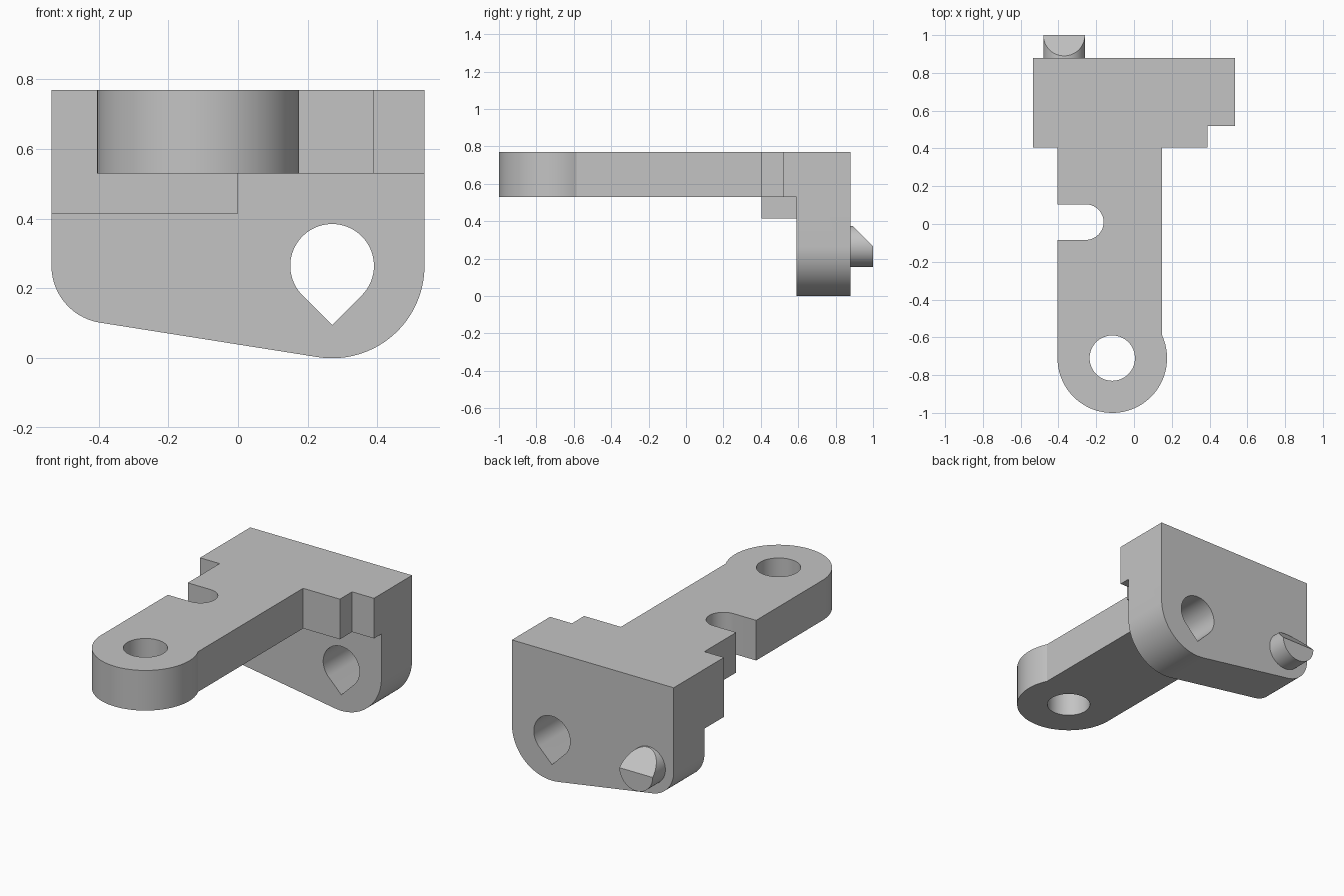
import bpy, bmesh
from math import sin, cos, asin, sqrt, pi, radians
from mathutils import Vector

old = bpy.data.objects.get("Cube")
if old:
    bpy.data.objects.remove(old, do_unlink=True)

grey = bpy.data.materials.new("light_grey")
grey.use_nodes = True
colour = (0.55, 0.55, 0.55, 1)
grey.diffuse_color = colour
grey.node_tree.nodes["Principled BSDF"].inputs["Base Color"].default_value = colour


def arc(cx, cy, r, start, end, n=32):
    """Points on an arc, angles in radians."""
    return [(cx + r * cos(start + (end - start) * i / n),
             cy + r * sin(start + (end - start) * i / n)) for i in range(n + 1)]


def prism(name, outline, low, high, upright=False):
    """Extrude an outline along z, or along y when upright (outline in x, z)."""
    bm = bmesh.new()
    place = (lambda p: (p[0], low, p[1])) if upright else (lambda p: (p[0], p[1], low))
    face = bm.faces.new([bm.verts.new(place(p)) for p in outline])
    top = bmesh.ops.extrude_face_region(bm, geom=[face])["geom"]
    step = Vector((0, high - low, 0) if upright else (0, 0, high - low))
    bmesh.ops.translate(bm, vec=step, verts=[v for v in top if isinstance(v, bmesh.types.BMVert)])
    bmesh.ops.recalc_face_normals(bm, faces=bm.faces)
    mesh = bpy.data.meshes.new(name)
    bm.to_mesh(mesh)
    bm.free()
    obj = bpy.data.objects.new(name, mesh)
    mesh.materials.append(grey)
    bpy.context.collection.objects.link(obj)
    return obj


def combine(target, other, operation):
    """Apply a boolean and discard the helper."""
    mod = target.modifiers.new("combine", "BOOLEAN")
    mod.operation, mod.object, mod.solver = operation, other, "EXACT"
    bpy.context.view_layer.objects.active = target
    bpy.ops.object.modifier_apply(modifier=mod.name)
    bpy.data.objects.remove(other, do_unlink=True)


def smooth(obj):
    bpy.ops.object.select_all(action="DESELECT")
    obj.select_set(True)
    bpy.context.view_layer.objects.active = obj
    bpy.ops.object.shade_smooth_by_angle(angle=radians(15))


# Main dimensions
W, TOP, DECK, BACK, WALL = 0.535, 0.77, 0.53, 0.88, 0.59
AXIS = 0.265                       # height of the teardrop and peg centres
EYE_X, EYE_Y, EYE_R = -0.115, -0.71, 0.29
ARM_L, ARM_R = EYE_X - EYE_R, 0.147

# Arm with rounded eye, side notch and stepped head
neck = asin(sqrt(1 - ((ARM_R - EYE_X) / EYE_R) ** 2))
notch_y, notch_r = 0.01, 0.094
outline = arc(EYE_X, EYE_Y, EYE_R, -pi, neck, 56)
outline += [(ARM_R, 0.405), (0.39, 0.405), (0.39, 0.52), (W, 0.52), (W, BACK),
            (-W, BACK), (-W, 0.405), (ARM_L, 0.405), (ARM_L, notch_y + notch_r)]
outline += arc(-0.255, notch_y, notch_r, pi / 2, -pi / 2)
outline += [(ARM_L, notch_y - notch_r)]
bracket = prism("bracket_body", outline, DECK, TOP)

# Hanging wall with two rounded, tangent lower corners
big, small, big_x, small_x = 0.265, 0.165, W - 0.265, -W + 0.165
tilt = asin((big - small) / (big_x - small_x))
outline = [(W, TOP), (-W, TOP)]
outline += arc(small_x, AXIS, small, -pi, -pi / 2 - tilt)
outline += arc(big_x, AXIS, big, -pi / 2 - tilt, 0)
combine(bracket, prism("wall", outline, WALL, BACK, True), "UNION")

# Support block under the head
block = [(-W, 0.405), (0, 0.405), (0, 0.65), (-W, 0.65)]
combine(bracket, prism("block", block, 0.415, 0.6), "UNION")

# Eye hole and teardrop hole
combine(bracket, prism("eye_cutter", arc(EYE_X, EYE_Y, 0.12, 0, 2 * pi, 64)[:-1], 0.4, 1), "DIFFERENCE")
tear = arc(big_x, AXIS, 0.12, -pi / 4, 5 * pi / 4, 56) + [(big_x, AXIS - 0.12 * sqrt(2))]
combine(bracket, prism("tear_cutter", tear, 0.45, 1, True), "DIFFERENCE")

# Tidy coplanar seams
bm = bmesh.new()
bm.from_mesh(bracket.data)
bmesh.ops.remove_doubles(bm, verts=bm.verts, dist=0.0001)
bmesh.ops.dissolve_limit(bm, angle_limit=radians(0.5), verts=bm.verts, edges=bm.edges)
bm.to_mesh(bracket.data)
bm.free()
smooth(bracket)

# Locating peg with a sloped cut
peg = prism("locating_peg", arc(small_x, AXIS, 0.11, 0, 2 * pi, 64)[:-1], BACK - 0.02, 1, True)
bm = bmesh.new()
bm.from_mesh(peg.data)
cut = bmesh.ops.bisect_plane(bm, geom=bm.verts[:] + bm.edges[:] + bm.faces[:], dist=0.0001,
                             plane_co=(0, 1, AXIS), plane_no=(0, 1, 1), clear_outer=True)
rim = [e for e in bm.edges if e.is_boundary]
bmesh.ops.holes_fill(bm, edges=rim)
bmesh.ops.recalc_face_normals(bm, faces=bm.faces)
bm.to_mesh(peg.data)
bm.free()
smooth(peg)
